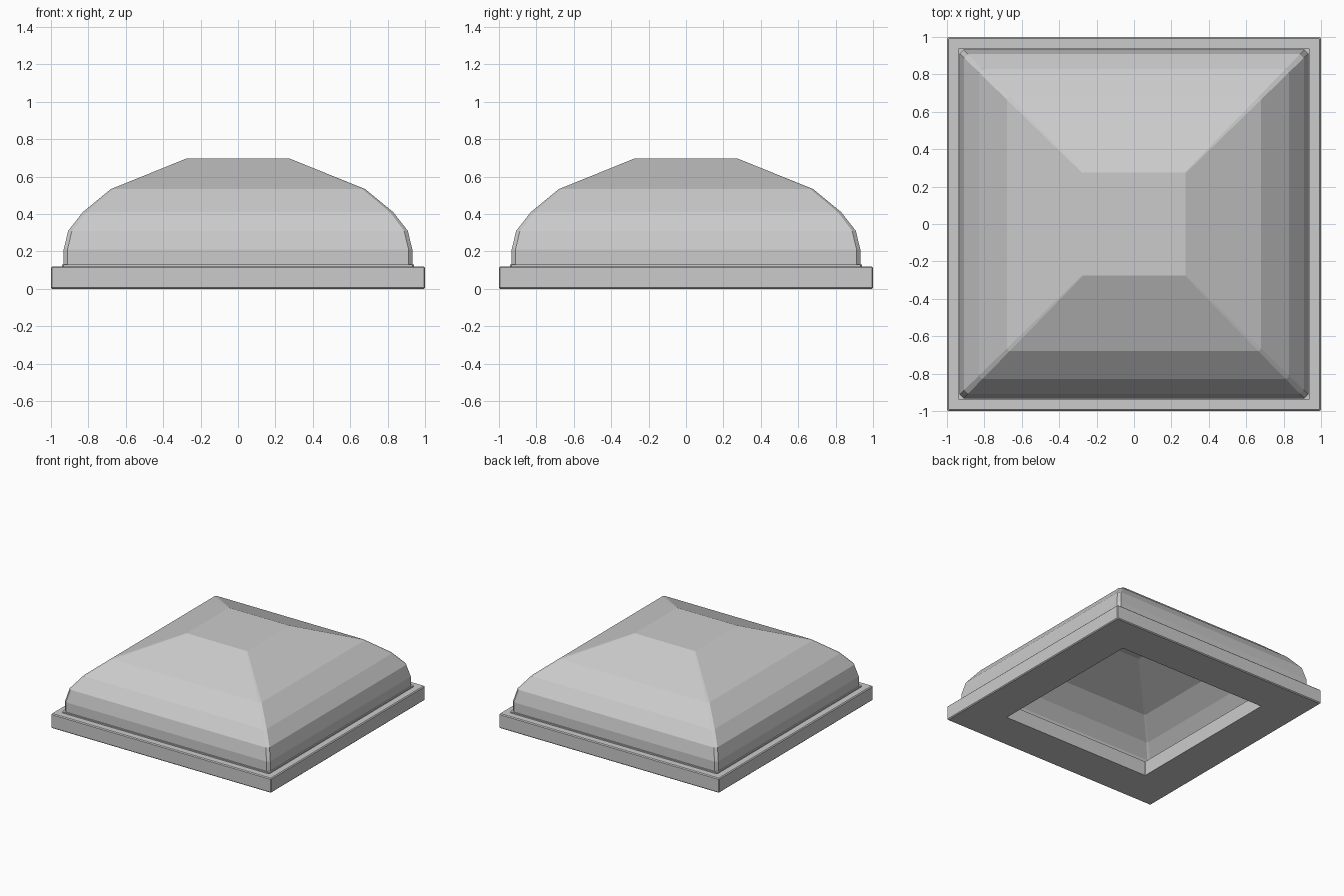
import bpy, bmesh

if "Cube" in bpy.data.objects:
    bpy.data.objects.remove(bpy.data.objects["Cube"])


def square_ring(bm, r, z, c):
    """Square loop of half-width r with corners cut by c."""
    pts = [(r, -r + c), (r, r - c), (r - c, r), (-r + c, r),
           (-r, r - c), (-r, -r + c), (-r + c, -r), (r - c, -r)]
    return [bm.verts.new((x, y, z)) for x, y in pts]


def loft(name, profile, closed=False, cap=False):
    """Sweep a (half-width, height, corner cut) profile round a square."""
    bm = bmesh.new()
    rings = [square_ring(bm, *p) for p in profile]
    pairs = list(zip(rings, rings[1:]))
    if closed:
        pairs.append((rings[-1], rings[0]))
    for a, b in pairs:
        for i in range(8):
            j = (i + 1) % 8
            bm.faces.new((a[i], a[j], b[j], b[i]))
    if cap:
        bm.faces.new(rings[-1])
    bmesh.ops.recalc_face_normals(bm, faces=bm.faces)
    mesh = bpy.data.meshes.new(name)
    bm.to_mesh(mesh)
    bm.free()
    obj = bpy.data.objects.new(name, mesh)
    bpy.context.collection.objects.link(obj)
    return obj


# Square base frame with a central opening and slightly eased outer edges
loft("base_frame", [
    (0.68, 0.0, 0.002), (0.993, 0.0, 0.006), (1.0, 0.007, 0.006),
    (1.0, 0.113, 0.006), (0.993, 0.12, 0.006), (0.68, 0.12, 0.002),
], closed=True)

# Thin seal between the frame and the dome
loft("dome_seal", [
    (0.90, 0.12, 0.006), (0.942, 0.12, 0.008),
    (0.942, 0.13, 0.008), (0.90, 0.13, 0.006),
], closed=True)

# Faceted dome with narrow chamfers along its four ridges
dome = loft("dome", [
    (0.932, 0.12, 0.02), (0.932, 0.21, 0.02), (0.908, 0.31, 0.02),
    (0.83, 0.41, 0.018), (0.68, 0.533, 0.015), (0.275, 0.697, 0.004),
], cap=True)
shell = dome.modifiers.new("thickness", 'SOLIDIFY')
shell.thickness = 0.015
shell.offset = -1
